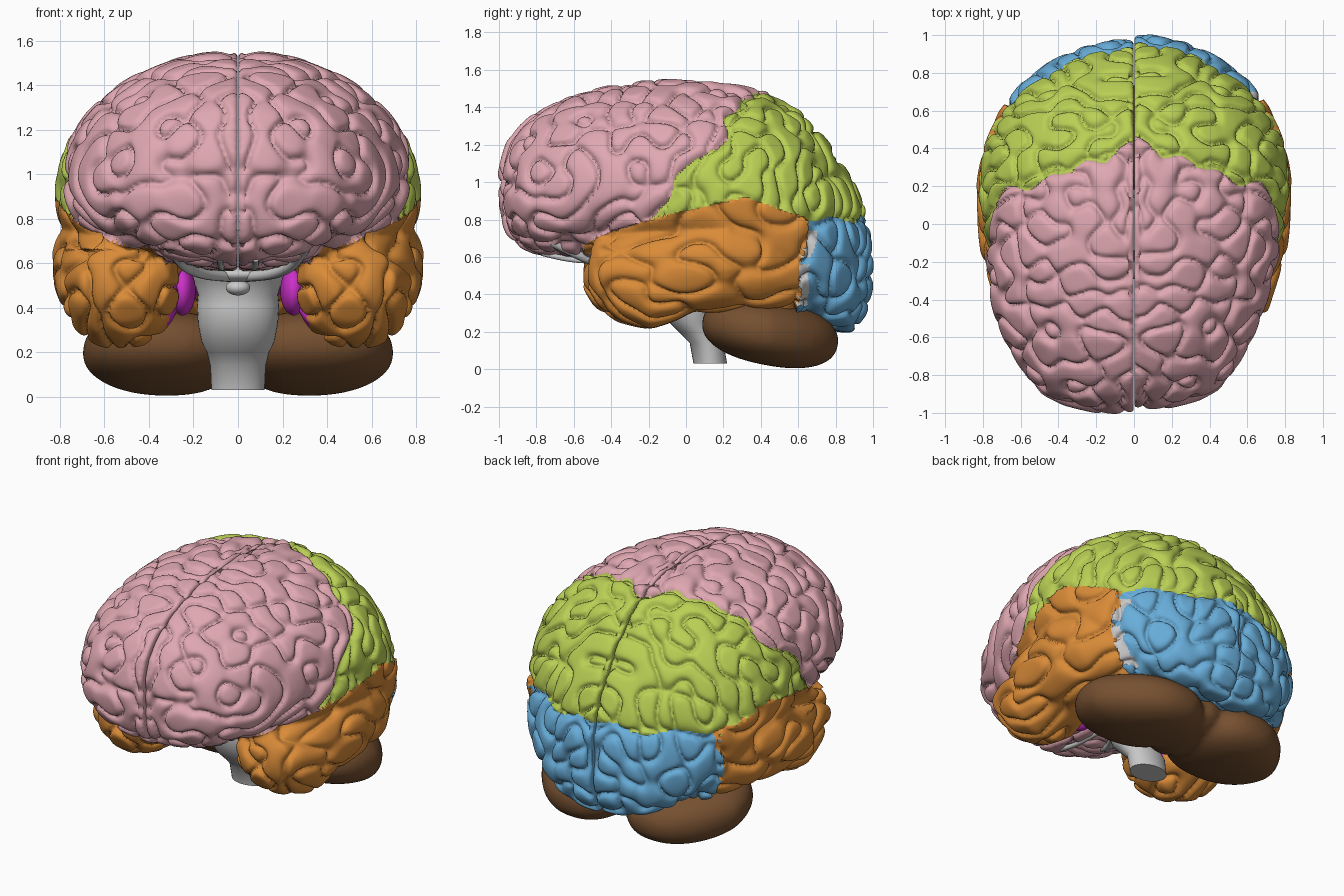
import bpy, bmesh, math, random
from mathutils import Vector, Matrix

if "Cube" in bpy.data.objects:
    bpy.data.objects.remove(bpy.data.objects["Cube"])

random.seed(4)


def material(name, rgb):
    m = bpy.data.materials.new(name)
    m.diffuse_color = (*rgb, 1)
    m.use_nodes = True
    m.node_tree.nodes["Principled BSDF"].inputs["Base Color"].default_value = m.diffuse_color
    return m


PINK = material("pink", (0.74, 0.39, 0.44))
GREEN = material("lime_green", (0.49, 0.63, 0.09))
BLUE = material("blue", (0.14, 0.42, 0.70))
ORANGE = material("orange", (0.70, 0.26, 0.04))
GREY = material("light_grey", (0.58, 0.58, 0.58))
BROWN = material("brown", (0.18, 0.08, 0.03))
MAGENTA = material("magenta", (0.60, 0.03, 0.58))


def interp(table, t):
    """Linear lookup in rows of (t, value)."""
    if t <= table[0][0]:
        return table[0][1]
    for (a, va), (b, vb) in zip(table, table[1:]):
        if t <= b:
            return va + (vb - va) * (t - a) / (b - a)
    return table[-1][1]


def loft(bm, rings):
    """Closed skin through rings of equal length."""
    rows = [[bm.verts.new(p) for p in r] for r in rings]
    n = len(rows[0])
    faces = [bm.faces.new(rows[0]), bm.faces.new(rows[-1])]
    for a, b in zip(rows, rows[1:]):
        for i in range(n):
            j = (i + 1) % n
            faces.append(bm.faces.new((a[i], a[j], b[j], b[i])))
    bmesh.ops.recalc_face_normals(bm, faces=faces)


def add_object(name, bm, mat):
    me = bpy.data.meshes.new(name)
    for f in bm.faces:
        f.smooth = True
        f.material_index = 0
    bm.to_mesh(me)
    bm.free()
    me.materials.append(mat)
    ob = bpy.data.objects.new(name, me)
    bpy.context.collection.objects.link(ob)
    return ob


def remeshed(bm, voxel, smooth):
    """Fuse overlapping volumes and soften them; returns a new bmesh."""
    ob = add_object("helper", bm, GREY)
    mod = ob.modifiers.new("fuse", 'REMESH')
    mod.mode, mod.voxel_size = 'VOXEL', voxel
    mod = ob.modifiers.new("soften", 'SMOOTH')
    mod.iterations, mod.factor = smooth, 0.5
    ev = ob.evaluated_get(bpy.context.evaluated_depsgraph_get())
    out = bmesh.new()
    out.from_mesh(ev.to_mesh())
    ev.to_mesh_clear()
    bpy.data.objects.remove(ob)
    return out


# Cerebral hemisphere stations: y, half width, top, bottom
CEREBRUM = [(-.985, .16, 1.07, .83), (-.94, .34, 1.21, .72), (-.88, .45, 1.29, .66),
            (-.8, .525, 1.36, .625), (-.6, .63, 1.46, .585), (-.4, .705, 1.51, .575),
            (-.2, .76, 1.545, .57), (0, .80, 1.55, .55), (.2, .82, 1.535, .50),
            (.4, .80, 1.49, .42), (.6, .72, 1.38, .30), (.75, .60, 1.21, .22),
            (.88, .43, 1.01, .20), (.95, .28, .85, .30), (.985, .12, .70, .44)]
# Temporal lobe stations: y, centre x, half width, centre z, half height
TEMPORAL = [(-.525, .50, .10, .53, .10), (-.47, .51, .20, .52, .18), (-.35, .51, .24, .50, .24),
            (-.2, .53, .27, .495, .28), (0, .55, .27, .55, .27), (.2, .57, .265, .59, .28),
            (.4, .55, .25, .58, .26), (.6, .46, .20, .50, .20), (.7, .40, .1, .48, .1)]


def hemisphere_ring(y, w, top, bot):
    zc, pts = bot + 0.4 * (top - bot), []
    low = .8 if y > -.3 else .95       # rounder underside at the front
    for i in range(33):
        s, c = abs(math.sin(math.pi * i / 32)), math.cos(math.pi * i / 32)
        if c >= 0:
            x, z = w * s, zc + (top - zc) * c
        else:
            x, z = w * s ** low, zc - (zc - bot) * (-c) ** low
        pts.append((max(x, .005 + .0001 * i), y, z))
    return pts


def ellipse(cx, rx, cy, ry, n=32):
    return [(cx + rx * math.cos(2 * math.pi * i / n), cy + ry * math.sin(2 * math.pi * i / n))
            for i in range(n)]


# Borders between the lobes
CENTRAL = [(.8, -.16), (1.0, -.06), (1.18, .14), (1.41, .28), (1.5, .36)]
SYLVIAN = [(-.56, .66), (-.46, .72), (-.17, .81), (.31, .92), (.65, .80)]


def central_y(p):
    return (interp(CENTRAL, p.z) + .14 * max(0, 1 - p.x / .15) + .025 * math.sin(22 * p.z)
            + .02 * math.sin(31 * p.x))


def occipital_y(p):
    return .57 + .15 * (p.z - .3) + .01 * math.sin(20 * p.z)


def occipital_top(p):
    return .80 + .02 * math.sin(16 * p.x)


def in_temporal(p):
    inner = .33 if p.y < -.42 and p.z > .6 else .24 if p.y < 0 else 0
    return -.55 < p.y < occipital_y(p) and p.z < interp(SYLVIAN, p.y) and p.x > inner


def lobe(p):
    ring = (p.y / .5) ** 2 + ((p.z - .84) / .3) ** 2
    if p.x < .02 and ring < 1:                  # limbic ring and core on the inner wall
        return 5 if ring > .4 else 4
    if p.x < .32 and -.3 < p.y < .3 and p.z < .56:
        return 5
    if p.y > occipital_y(p) and p.z < occipital_top(p):
        patch = p.y < occipital_y(p) + .05 and (.34 < p.z < .56 or .6 < p.z < .74)
        return 4 if patch and p.x > .5 else 2
    if in_temporal(p):
        return 3
    return 1 if p.y > central_y(p) else 0


# Folds: zero lines of a field of random waves become the grooves
WAVES = []
for _ in range(36):
    k = Vector([random.gauss(0, 1) for _ in range(3)]).normalized() * random.uniform(29, 35)
    WAVES.append((k.x, k.y, k.z, random.uniform(0, 6.28)))


def fold(p):
    temporal = in_temporal(p)
    y = p.y * (.55 if temporal else 1)
    f = sum(math.cos(a * p.x + b * y + c * p.z + d) for a, b, c, d in WAVES)
    g = abs(f) * math.sqrt(2 / len(WAVES))
    if p.y > occipital_y(p):
        g = min(g, abs(p.z - occipital_top(p)) * 14 + .2)
    if not temporal and p.z > .8:
        g = min(g, abs(p.y - central_y(p)) * 14)
    return .010 - .045 * math.exp(-2.4 * g)


bm = bmesh.new()
loft(bm, [hemisphere_ring(*s) for s in CEREBRUM])
loft(bm, [[(x, y, z) for x, z in ellipse(cx, rx, cz, rz)] for y, cx, rx, cz, rz in TEMPORAL])
hemi = remeshed(bm, .0125, 14)
hemi.normal_update()
moves = [(v, v.co + v.normal * fold(v.co), v.normal.x < -.85 and v.co.x < .05)
         for v in hemi.verts]
for v, co, wall in moves:            # flat inner wall beside the long fissure
    v.co = (.002 if wall else max(co.x, .002), co.y, co.z)
for f in hemi.faces:
    f.material_index = lobe(f.calc_center_median())

# Split each hemisphere into its lobes; the left one sits further forward and is fuller in front
LOBES = [("frontal_lobe", PINK), ("parietal_lobe", GREEN), ("occipital_lobe", BLUE),
         ("temporal_lobe", ORANGE), ("white_matter", GREY), ("limbic_lobe", MAGENTA)]
for side, sx in (("right", 1), ("left", -1)):
    for i, (name, mat) in enumerate(LOBES):
        part = hemi.copy()
        for f in part.faces:         # the pale border patch shows on the right only
            if sx < 0 and f.material_index == 4 and f.calc_center_median().x > .4:
                f.material_index = 2
        bmesh.ops.delete(part, geom=[f for f in part.faces if f.material_index != i],
                         context='FACES')
        for v in part.verts:
            v.co.y += .01 if sx > 0 else -.015
            if sx < 0:
                v.co.x *= -1 - .08 * min(1, max(0, (-v.co.y - .1) / .4)) * (v.co.z > .66)
        if sx < 0:
            bmesh.ops.reverse_faces(part, faces=part.faces)
        add_object(f"{side}_{name}", part, mat)
hemi.free()


def blob(bm, centre, radii, power=1.0, tilt=0.0, taper=0.0):
    """Ellipsoid, boxier when power is below 1, narrowing to the back by taper."""
    vs = bmesh.ops.create_uvsphere(bm, u_segments=40, v_segments=24, radius=1)['verts']
    for v in vs:
        v.co = [math.copysign(abs(c) ** power, c) * r for c, r in zip(v.co, radii)]
    bmesh.ops.rotate(bm, verts=vs, cent=(0, 0, 0), matrix=Matrix.Rotation(tilt, 3, 'X'))
    bmesh.ops.translate(bm, verts=vs, vec=centre)
    for v in vs:
        v.co.x *= 1 - taper * max(0, v.co.y - centre[1]) / radii[1]


# Cerebellum: two flattened lobes and the ridge between them
bm = bmesh.new()
for sx in (-1, 1):
    blob(bm, (.345 * sx, .45, .195), (.355, .37, .175), .87, -.19, .2)
blob(bm, (0, .46, .20), (.16, .28, .14))
add_object("cerebellum", remeshed(bm, .02, 6), BROWN)

# Brainstem: z, half width, centre y, half depth
STEM = [(.03, .12, .13, .09), (.14, .125, .11, .09), (.20, .14, .06, .10), (.25, .165, .03, .12),
        (.33, .18, .01, .14), (.41, .185, 0, .14), (.46, .18, 0, .13), (.52, .20, -.02, .15),
        (.58, .22, -.03, .17), (.75, .14, 0, .14)]
bm = bmesh.new()
loft(bm, [[(x, y, z) for x, y in ellipse(0, w, cy, d)] for z, w, cy, d in STEM])
stem = add_object("brainstem", bm, GREY)
bpy.context.view_layer.objects.active = stem
stem.select_set(True)
bpy.ops.object.shade_smooth_by_angle(angle=math.radians(50))

# Gland below the optic crossing
bm = bmesh.new()
blob(bm, (0, -.22, .49), (.055, .05, .035))
blob(bm, (0, -.22, .55), (.18, .07, .035))
add_object("pituitary_and_optic_crossing", bm, GREY)

# Inner limbic parts
bm = bmesh.new()
for sx in (-1, 1):
    blob(bm, (.25 * sx, -.16, .475), (.06, .12, .11))
add_object("amygdala", bm, MAGENTA)


def tube(name, pts, radius):
    cu = bpy.data.curves.new(name, 'CURVE')
    cu.dimensions, cu.bevel_depth, cu.bevel_resolution = '3D', radius, 3
    cu.use_fill_caps = True
    sp = cu.splines.new('NURBS')
    sp.points.add(len(pts) - 1)
    for q, p in zip(sp.points, pts):
        q.co = (*p, 1)
    sp.use_endpoint_u, sp.order_u = True, 3
    cu.materials.append(GREY)
    bpy.context.collection.objects.link(bpy.data.objects.new(name, cu))


# Optic nerves and olfactory tracts
for side, sx in (("right", 1), ("left", -1)):
    tube(side + "_optic_nerve", [(0, -.2, .54), (.12 * sx, -.33, .54), (.23 * sx, -.5, .575),
                                 (.28 * sx, -.62, .63), (.31 * sx, -.72, .68)], .024)
    tube(side + "_olfactory_tract", [(.09 * sx, -.2, .58), (.07 * sx, -.5, .575),
                                     (.08 * sx, -.66, .59), (.08 * sx, -.77, .62)], .015)
